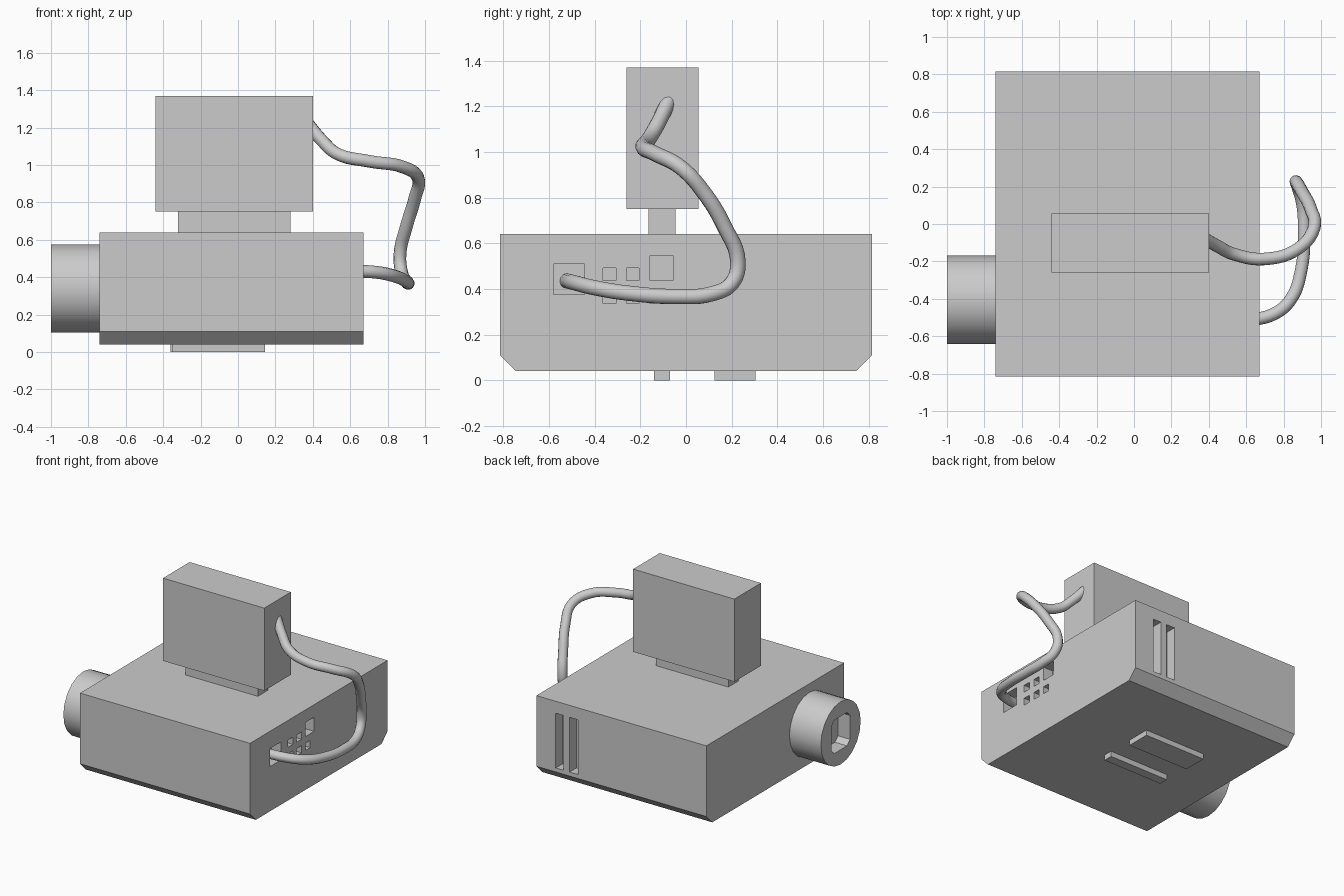
import bpy, bmesh, math

if "Cube" in bpy.data.objects:
    bpy.data.objects.remove(bpy.data.objects["Cube"])


def mesh_object(name, bm):
    bmesh.ops.recalc_face_normals(bm, faces=bm.faces)
    mesh = bpy.data.meshes.new(name)
    bm.to_mesh(mesh)
    bm.free()
    obj = bpy.data.objects.new(name, mesh)
    bpy.context.collection.objects.link(obj)
    return obj


def add_box(bm, x, y, z):
    verts = bmesh.ops.create_cube(bm, size=1)["verts"]
    for v in verts:
        v.co = [r[0] if c < 0 else r[1] for c, r in zip(v.co, (x, y, z))]


def box(name, x, y, z):
    bm = bmesh.new()
    add_box(bm, x, y, z)
    return mesh_object(name, bm)


def add_prism_x(bm, profile, x0, x1):
    # extrude a (y, z) profile along x
    face = bm.faces.new([bm.verts.new((x0, y, z)) for y, z in profile])
    out = bmesh.ops.extrude_face_region(bm, geom=[face])["geom"]
    for v in out:
        if isinstance(v, bmesh.types.BMVert):
            v.co.x = x1


def cut(obj, cutter):
    cutter.hide_render = True
    mod = obj.modifiers.new("cut", "BOOLEAN")
    mod.operation = "DIFFERENCE"
    mod.solver = "EXACT"
    mod.object = cutter
    bpy.context.view_layer.objects.active = obj
    bpy.ops.object.modifier_apply(modifier=mod.name)
    bpy.data.objects.remove(cutter)


# main housing with chamfered lower front and back edges
bm = bmesh.new()
add_prism_x(bm, [(-0.815, 0.64), (-0.815, 0.11), (-0.745, 0.04),
                 (0.745, 0.04), (0.815, 0.11), (0.815, 0.64)], -0.74, 0.67)
housing = mesh_object("housing", bm)

# sockets on the right side and vent slots at the back
bm = bmesh.new()
side = (0.59, 0.8)
add_box(bm, side, (-0.58, -0.445), (0.375, 0.51))
add_box(bm, side, (-0.16, -0.055), (0.44, 0.545))
for y, z in [(-0.335, 0.465), (-0.233, 0.465),
             (-0.335, 0.363), (-0.233, 0.363), (-0.131, 0.363)]:
    add_box(bm, side, (y - 0.028, y + 0.028), (z - 0.027, z + 0.027))
for x0, x1 in [(0.445, 0.51), (0.325, 0.395)]:
    add_box(bm, (x0, x1), (0.735, 0.9), (0.14, 0.55))
cut(housing, mesh_object("housing_cutter", bm))

# round barrel on the left with a recessed opening
LY, LZ, R = -0.405, 0.34, 0.236
bm = bmesh.new()
add_prism_x(bm, [(LY + R * math.cos(math.tau * i / 20),
                  LZ + R * math.sin(math.tau * i / 20)) for i in range(20)],
            -1.0, -0.74)
barrel = mesh_object("lens_barrel", bm)
bm = bmesh.new()
w, h, c = 0.11, 0.125, 0.035
corner = [(w, h - c), (w - c, h)]
outline = (corner + [(-y, z) for y, z in reversed(corner)]
           + [(-y, -z) for y, z in corner]
           + [(y, -z) for y, z in reversed(corner)])
add_prism_x(bm, [(LY + y, LZ + z) for y, z in outline], -1.1, -0.9)
cut(barrel, mesh_object("barrel_cutter", bm))
for o in bpy.context.selected_objects:
    o.select_set(False)
barrel.select_set(True)
bpy.context.view_layer.objects.active = barrel
bpy.ops.object.shade_smooth_by_angle(angle=math.radians(30))
barrel.select_set(False)

# upper unit, its neck, and the feet
box("upper_box", (-0.44, 0.40), (-0.26, 0.055), (0.75, 1.37))
box("neck", (-0.32, 0.28), (-0.165, -0.045), (0.63, 0.76))
box("front_foot", (-0.35, 0.145), (-0.14, -0.07), (0, 0.05))
box("back_foot", (-0.36, 0.145), (0.125, 0.305), (0, 0.05))

# cable from the upper unit to the side socket
path = [(0.37, -0.075, 1.225), (0.45, -0.12, 1.13), (0.53, -0.16, 1.06),
        (0.70, -0.187, 1.02), (0.88, -0.13, 0.99), (0.963, -0.02, 0.93),
        (0.945, 0.08, 0.82), (0.90, 0.17, 0.67), (0.866, 0.227, 0.52),
        (0.875, 0.20, 0.425), (0.90, 0.11, 0.378), (0.91, -0.04, 0.367),
        (0.895, -0.24, 0.38), (0.84, -0.40, 0.405), (0.75, -0.48, 0.425),
        (0.58, -0.52, 0.435)]
curve = bpy.data.curves.new("cable", "CURVE")
curve.dimensions = "3D"
curve.bevel_depth = 0.034
curve.bevel_resolution = 4
curve.resolution_u = 6
curve.use_fill_caps = True
spline = curve.splines.new("BEZIER")
spline.bezier_points.add(len(path) - 1)
for p, co in zip(spline.bezier_points, path):
    p.co = co
    p.handle_left_type = p.handle_right_type = "AUTO"
cable = bpy.data.objects.new("cable", curve)
bpy.context.collection.objects.link(cable)
